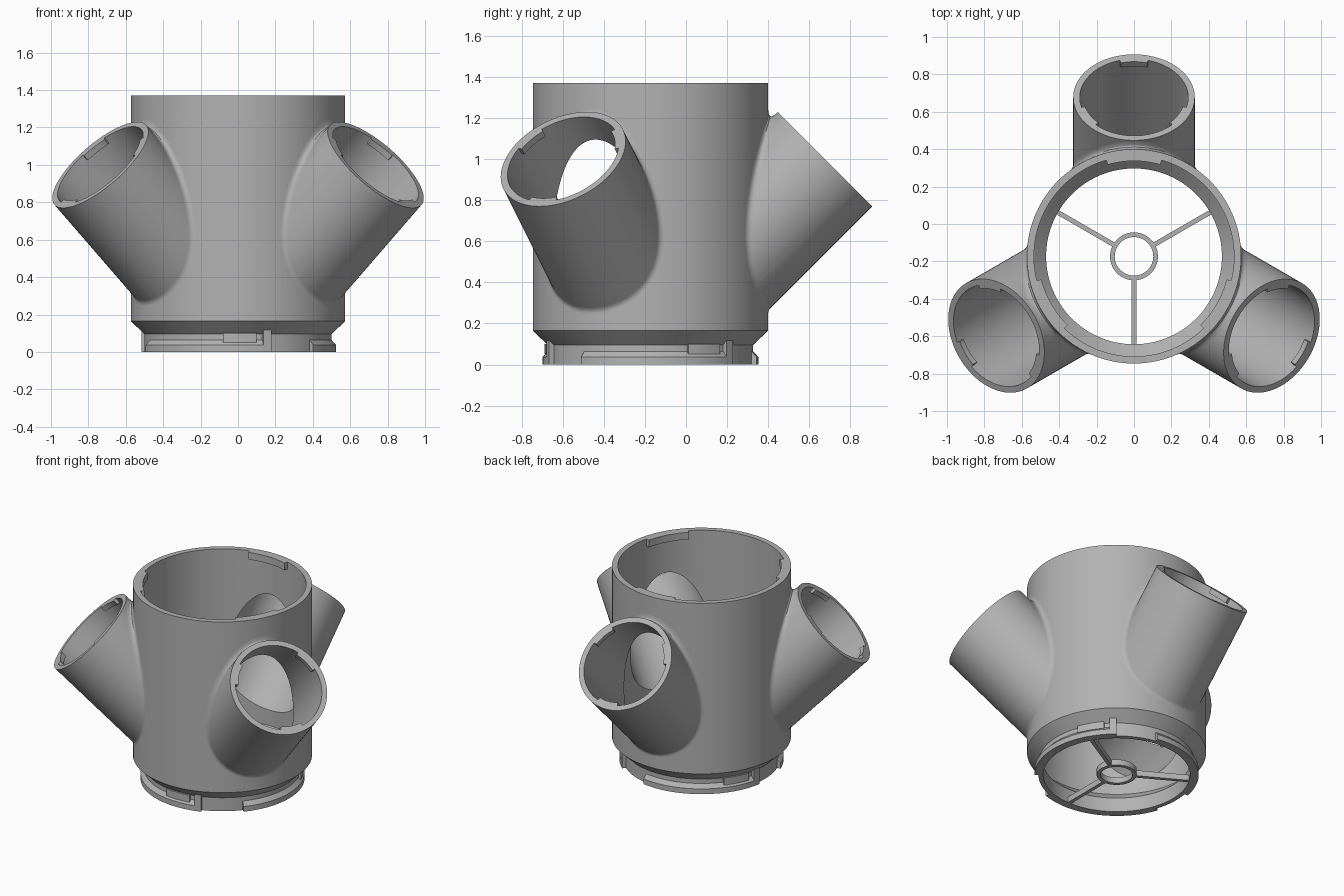
import bpy, bmesh
from math import sin, cos, pi, radians, sqrt, tan, acos
from mathutils import Matrix, Vector

cube = bpy.data.objects.get("Cube")
if cube:
    bpy.data.objects.remove(cube, do_unlink=True)

SEG = 120
R_BODY, R_BORE, R_COLLAR, HEIGHT = 0.573, 0.535, 0.50, 1.37
R_TUBE, R_TUBE_BORE = 0.325, 0.29
MOUTH = Vector((0.85, 0, 1.0))      # mouth centre of a branch pointing along +x
ROOT = 0.28                         # distance from the axis where a branch starts
ORIGIN = Matrix.Translation((0, -0.173, 0))
TILT = Matrix.Rotation(pi / 4, 4, 'Y')

grey = bpy.data.materials.new("grey plastic")
grey.use_nodes = True
COLOUR = (0.45, 0.45, 0.45, 1)
grey.diffuse_color = COLOUR
grey.node_tree.nodes["Principled BSDF"].inputs["Base Color"].default_value = COLOUR


def turn(angle):
    """Placement of a part turned about the vertical body axis."""
    return ORIGIN @ Matrix.Rotation(radians(angle), 4, 'Z')


def finish(name, bm, matrix, recalc=True):
    if recalc:
        bmesh.ops.recalc_face_normals(bm, faces=bm.faces[:])
    bm.transform(matrix)
    mesh = bpy.data.meshes.new(name)
    bm.to_mesh(mesh)
    bm.free()
    mesh.materials.append(grey)
    obj = bpy.data.objects.new(name, mesh)
    bpy.context.collection.objects.link(obj)
    return obj


def smooth(obj):
    bpy.ops.object.select_all(action='DESELECT')
    obj.select_set(True)
    bpy.context.view_layer.objects.active = obj
    bpy.ops.object.shade_smooth_by_angle(angle=radians(25))


def sweep(name, profile, matrix, start=0, end=360):
    """Revolve a closed (radius, height) profile between two angles."""
    bm = bmesh.new()
    steps = max(2, round(SEG * (end - start) / 360))
    rings = []
    for i in range(steps + 1):
        a = radians(start + (end - start) * i / steps)
        rings.append([bm.verts.new((r * cos(a), r * sin(a), z)) for r, z in profile])
    n = len(profile)
    for p, q in zip(rings, rings[1:]):
        for j in range(n):
            k = (j + 1) % n
            bm.faces.new((p[j], p[k], q[k], q[j]))
    if end - start < 360:
        bm.faces.new(rings[0])
        bm.faces.new(rings[-1])
    bmesh.ops.remove_doubles(bm, verts=bm.verts[:], dist=1e-5)
    return finish(name, bm, matrix)


def block(r0, r1, z0, z1):
    return [(r0, z0), (r1, z0), (r1, z1), (r0, z1)]


def branch_cylinder(name, radius, extra, angle):
    length = (MOUTH.x - ROOT) * sqrt(2) + extra
    bm = bmesh.new()
    bmesh.ops.create_cone(bm, cap_ends=True, segments=96, radius1=radius,
                          radius2=radius, depth=length)
    centre = Matrix.Translation((0, 0, extra - length / 2))
    return finish(name, bm, turn(angle) @ Matrix.Translation(MOUTH) @ TILT @ centre)


def boolean(target, tool, operation):
    mod = target.modifiers.new("cut", 'BOOLEAN')
    mod.operation, mod.solver, mod.object = operation, 'EXACT', tool
    bpy.context.view_layer.update()
    graph = bpy.context.evaluated_depsgraph_get()
    mesh = bpy.data.meshes.new_from_object(target.evaluated_get(graph))
    target.modifiers.clear()
    target.data = mesh
    bpy.data.objects.remove(tool, do_unlink=True)


def fillet(name, angle):
    """Rounded blend where a branch meets the body."""
    axis = Vector((1, 0, 1)).normalized()
    up = Vector((-1, 0, 1)).normalized()
    side = Vector((0, 1, 0))
    bm = bmesh.new()
    rows = []
    for i in range(97):
        f = 2 * pi * i / 96
        m = side * cos(f) + up * sin(f)
        p = MOUTH + m * R_TUBE
        p = p + axis * ((sqrt(R_BODY ** 2 - p.y ** 2) - p.x) / axis.x)
        n = Vector((p.x, p.y, 0)).normalized()
        size = 0.04 - 0.015 * max(sin(f), 0)
        reach = size * tan(acos(m.dot(n)) / 2)
        # tangent points on the branch and on the body
        a = p + (n - m * n.dot(m)).normalized() * reach
        radial = a - MOUTH
        along = axis * radial.dot(axis)
        a = MOUTH + along + (radial - along).normalized() * R_TUBE
        b = p + (m - n * n.dot(m)).normalized() * reach
        flat = Vector((b.x, b.y, 0)).normalized() * R_BODY
        b = Vector((flat.x, flat.y, b.z))
        rows.append([bm.verts.new(a * (1 - t) ** 2 + p * 2 * t * (1 - t) + b * t * t)
                     for t in (j / 6 for j in range(7))])
    for u, v in zip(rows, rows[1:]):
        for j in range(6):
            bm.faces.new((u[j], v[j], v[j + 1], u[j + 1]))
    bmesh.ops.remove_doubles(bm, verts=bm.verts[:], dist=1e-6)
    bm.normal_update()
    bm.faces.ensure_lookup_table()
    if bm.faces[0].normal.dot(side) < 0:
        bmesh.ops.reverse_faces(bm, faces=bm.faces[:])
    return finish(name, bm, turn(angle), recalc=False)


# hollow body with three open branches
body = sweep("body_with_branches",
             [(0, 0), (R_COLLAR, 0), (R_COLLAR, 0.095), (R_BODY, 0.165),
              (R_BODY, HEIGHT), (0, HEIGHT)], ORIGIN)
BRANCHES = {"back": 90, "right": 210, "left": 330}
for side_name, angle in BRANCHES.items():
    boolean(body, branch_cylinder("branch", R_TUBE, 0, angle), 'UNION')
inside = sweep("inside_cutter",
               [(0, -0.1), (0.47, -0.1), (0.47, 0.1), (R_BORE, 0.165),
                (R_BORE, HEIGHT + 0.1), (0, HEIGHT + 0.1)], ORIGIN)
boolean(body, inside, 'DIFFERENCE')
for side_name, angle in BRANCHES.items():
    boolean(body, branch_cylinder("bore", R_TUBE_BORE, 0.1, angle), 'DIFFERENCE')
parts = [body]

for side_name, angle in BRANCHES.items():
    place = turn(angle)
    parts.append(fillet(side_name + "_branch_fillet", angle))
    # locking tabs inside the body rim and the branch mouth
    parts.append(sweep(side_name + "_rim_tab",
                       block(0.51, R_BORE + 0.003, HEIGHT - 0.05, HEIGHT), place, -16, 16))
    mouth = place @ Matrix.Translation(MOUTH) @ TILT
    for i in range(3):
        parts.append(sweep(f"{side_name}_branch_tab_{i + 1}",
                           block(0.27, R_TUBE_BORE + 0.003, -0.035, 0),
                           mouth, i * 120 - 15, i * 120 + 15))

# bayonet rails, catches and stops around the bottom collar
for i in range(3):
    place = turn(i * 120)
    rail = [(0.49, 0), (0.525, 0), (0.525, 0.037), (R_COLLAR, 0.064), (0.49, 0.064)]
    parts.append(sweep(f"collar_rail_{i + 1}", rail, place, -40, 45))
    parts.append(sweep(f"collar_catch_{i + 1}", block(0.49, 0.517, 0.05, 0.1), place, 21, 41))
    parts.append(sweep(f"collar_stop_{i + 1}", block(0.49, 0.525, 0, 0.117), place, 45, 49.8))

# hub ring and spokes across the bottom opening
parts.append(sweep("hub_ring", block(0.103, 0.128, 0, 0.04), ORIGIN))
for i in range(3):
    bm = bmesh.new()
    bmesh.ops.create_cube(bm, size=1)
    shape = Matrix.Translation((0.298, 0, 0.02)) @ Matrix.Diagonal((0.36, 0.025, 0.04, 1))
    parts.append(finish(f"spoke_{i + 1}", bm, turn(30 + i * 120) @ shape))

for part in parts:
    smooth(part)
